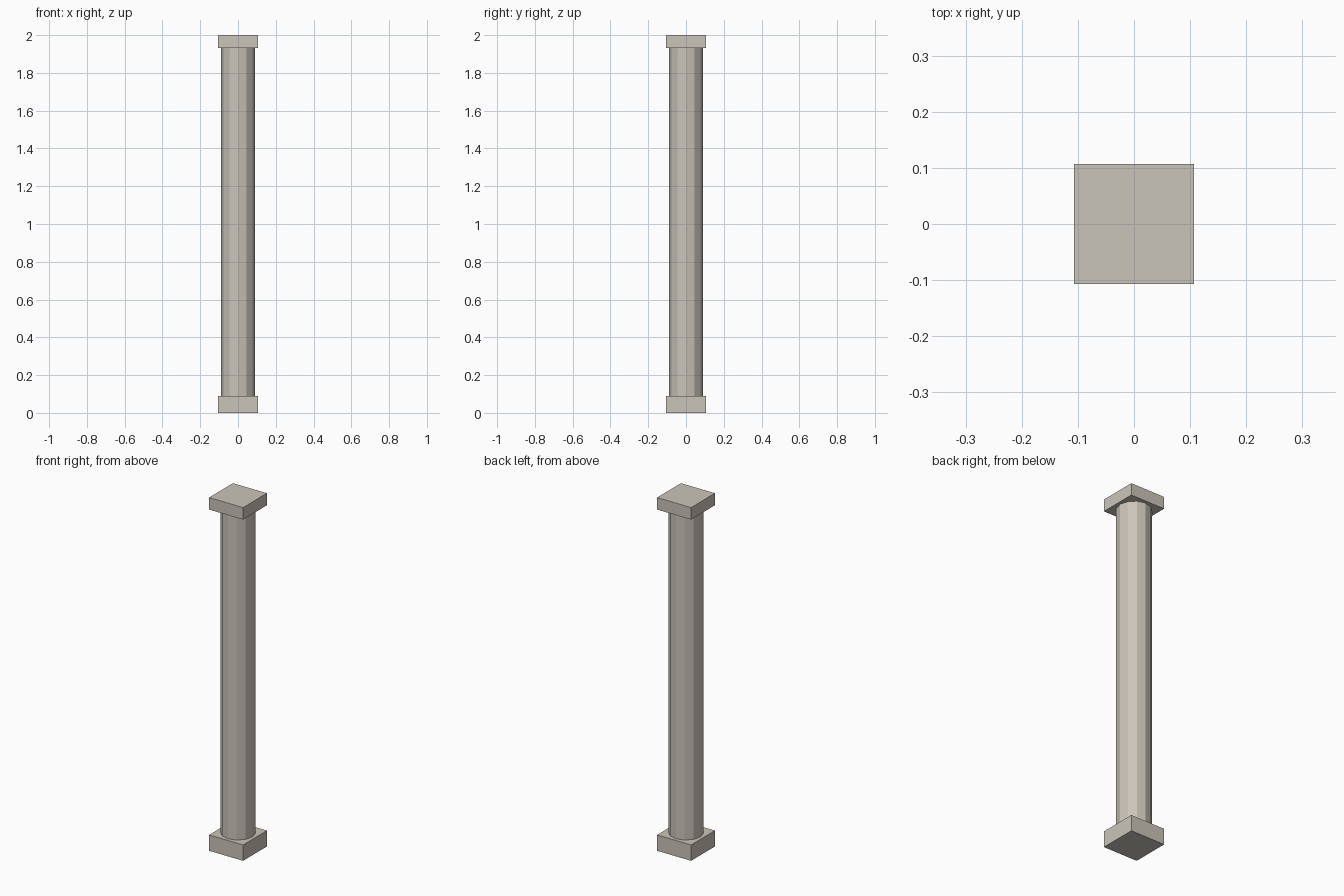
import bpy

cube = bpy.data.objects.get("Cube")
if cube:
    bpy.data.objects.remove(cube, do_unlink=True)

# Pale stone material
stone = bpy.data.materials.new("pale_stone")
stone.use_nodes = True
colour = (0.60, 0.56, 0.49, 1)
stone.diffuse_color = colour
stone.node_tree.nodes["Principled BSDF"].inputs["Base Color"].default_value = colour

WIDTH = 0.213
BASE_TOP = 0.09
CAP_BOTTOM = 1.932
HEIGHT = 2.0


def finish(name):
    obj = bpy.context.object
    obj.name = name
    obj.data.materials.append(stone)
    bpy.ops.object.transform_apply(location=False, rotation=False, scale=True)
    bpy.ops.object.shade_flat()


def slab(name, low, high):
    bpy.ops.mesh.primitive_cube_add(size=1, location=(0, 0, (low + high) / 2))
    bpy.context.object.scale = (WIDTH, WIDTH, high - low)
    finish(name)


# Square plinth and capital
slab("base_plinth", 0, BASE_TOP)
slab("top_capital", CAP_BOTTOM, HEIGHT)

# Twelve-sided shaft between them
bpy.ops.mesh.primitive_cylinder_add(
    vertices=12, radius=0.09, depth=CAP_BOTTOM - BASE_TOP,
    end_fill_type='NOTHING', location=(0, 0, (BASE_TOP + CAP_BOTTOM) / 2))
finish("shaft")
